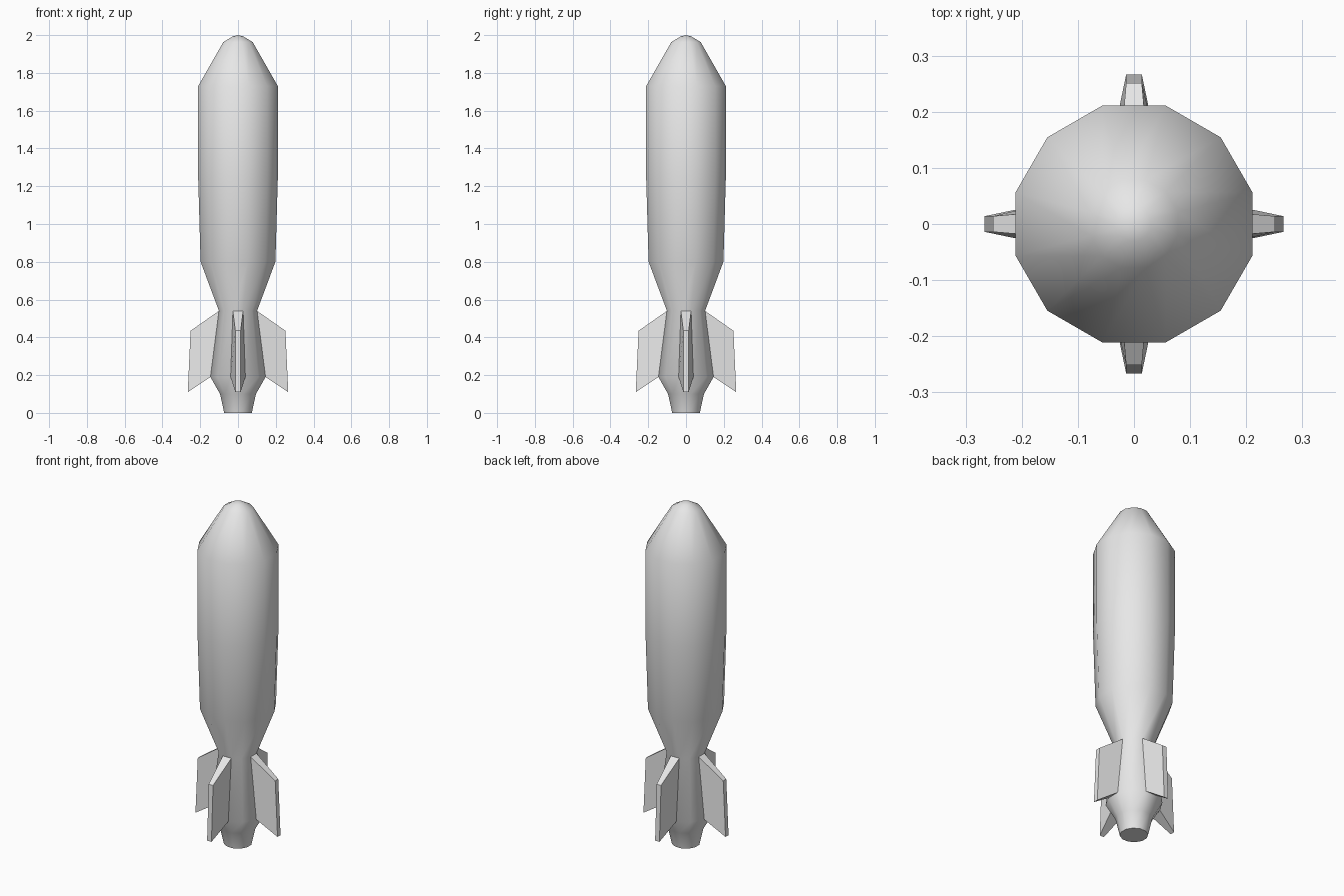
import bpy, bmesh, math
from mathutils import Vector

if "Cube" in bpy.data.objects:
    bpy.data.objects.remove(bpy.data.objects["Cube"])

SIDES = 12
# Hull profile: (distance from axis to flat side, height)
PROFILE = [(0.073, 0.0), (0.095, 0.10), (0.146, 0.19), (0.101, 0.54), (0.198, 0.80),
           (0.211, 1.25), (0.211, 1.73), (0.078, 1.963), (0.03, 1.992)]

grey = bpy.data.materials.new("light grey")
grey.diffuse_color = (0.8, 0.8, 0.8, 1)
grey.use_nodes = True
grey.node_tree.nodes["Principled BSDF"].inputs["Base Color"].default_value = grey.diffuse_color

bm = bmesh.new()

# Twelve-sided hull, flat sides facing the axes
rings = []
for apothem, z in PROFILE:
    r = apothem / math.cos(math.pi / SIDES)
    rings.append([bm.verts.new((r * math.cos(math.tau * (i + 0.5) / SIDES),
                                r * math.sin(math.tau * (i + 0.5) / SIDES), z))
                  for i in range(SIDES)])
panels = {}
for j in range(len(rings) - 1):
    for i in range(SIDES):
        k = (i + 1) % SIDES
        panels[j, i] = bm.faces.new((rings[j][i], rings[j][k], rings[j + 1][k], rings[j + 1][i]))

# Nose tip and flat nozzle base
tip = bm.verts.new((0, 0, 2.0))
for i in range(SIDES):
    bm.faces.new((rings[-1][i], rings[-1][(i + 1) % SIDES], tip))
bm.faces.new(list(reversed(rings[0])))

# Four swept fins pulled out of the tail panels that face the axes
for q in range(4):
    panel = panels[2, (q * 3 - 1) % SIDES]
    fin = bmesh.ops.extrude_discrete_faces(bm, faces=[panel])["faces"][0]
    out = Vector((math.cos(q * math.pi / 2), math.sin(q * math.pi / 2), 0))
    side = Vector((-out.y, out.x, 0))
    for v in fin.verts:
        s = math.copysign(0.014, v.co.dot(side))
        reach, z = (0.251, 0.435) if v.co.z > 0.4 else (0.266, 0.11)
        v.co = out * reach + side * s + Vector((0, 0, z))

bmesh.ops.recalc_face_normals(bm, faces=bm.faces)
mesh = bpy.data.meshes.new("bomb_body")
bm.to_mesh(mesh)
bm.free()
body = bpy.data.objects.new("finned_body", mesh)
bpy.context.collection.objects.link(body)
mesh.materials.append(grey)

bpy.context.view_layer.objects.active = body
body.select_set(True)
bpy.ops.object.shade_smooth_by_angle(angle=math.radians(50))
